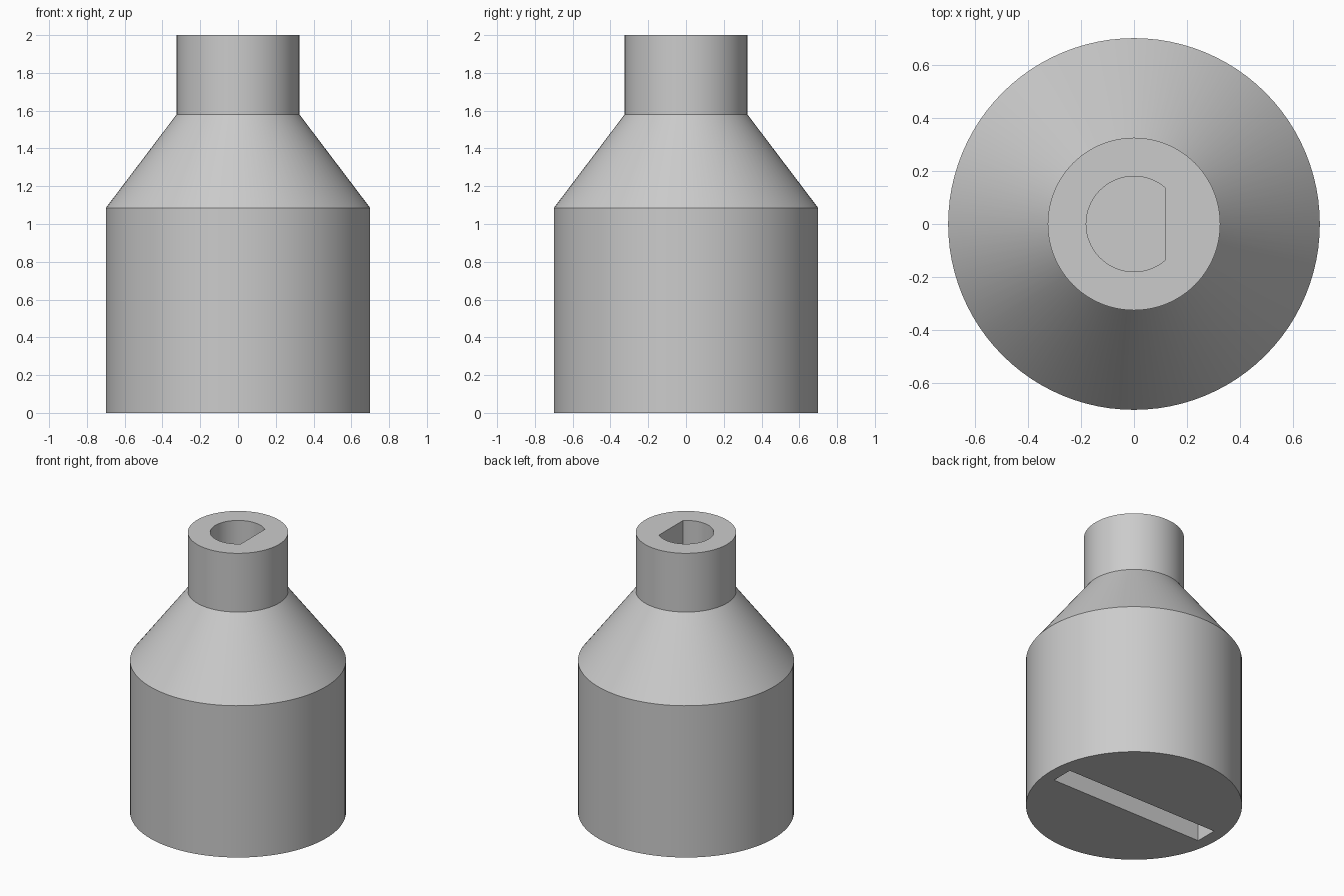
import bpy, bmesh, math

cube = bpy.data.objects.get("Cube")
if cube:
    bpy.data.objects.remove(cube, do_unlink=True)

SIDES = 96

grey = bpy.data.materials.new("plain_grey")
grey.use_nodes = True
colour = (0.6, 0.6, 0.6, 1)
grey.diffuse_color = colour
grey.node_tree.nodes["Principled BSDF"].inputs["Base Color"].default_value = colour


def add_mesh(name, bm):
    bmesh.ops.recalc_face_normals(bm, faces=bm.faces)
    mesh = bpy.data.meshes.new(name)
    bm.to_mesh(mesh)
    bm.free()
    mesh.materials.append(grey)
    obj = bpy.data.objects.new(name, mesh)
    bpy.context.collection.objects.link(obj)
    return obj


def prism(name, outline, bottom, top):
    bm = bmesh.new()
    face = bm.faces.new([bm.verts.new((x, y, bottom)) for x, y in outline])
    new = bmesh.ops.extrude_face_region(bm, geom=[face])["geom"]
    verts = [v for v in new if isinstance(v, bmesh.types.BMVert)]
    bmesh.ops.translate(bm, verts=verts, vec=(0, 0, top - bottom))
    return add_mesh(name, bm)


# Turned body: wide barrel, cone shoulder and narrow neck
profile = [(0.7, 0), (0.7, 1.085), (0.325, 1.58), (0.325, 2)]
bm = bmesh.new()
rings = []
for radius, z in profile:
    angles = [math.tau * i / SIDES for i in range(SIDES)]
    rings.append([bm.verts.new((radius * math.cos(a), radius * math.sin(a), z))
                  for a in angles])
for low, high in zip(rings, rings[1:]):
    for i in range(SIDES):
        j = (i + 1) % SIDES
        bm.faces.new((low[i], low[j], high[j], high[i]))
bm.faces.new(rings[0])
bm.faces.new(rings[-1])
body = add_mesh("adapter_body", bm)

# D-shaped shaft socket in the top
bore, flat = 0.18, 0.118
start = math.acos(flat / bore)
sweep = math.tau - 2 * start
arc = [start + sweep * i / 48 for i in range(49)]
socket = prism("shaft_socket_cutter",
               [(bore * math.cos(a), bore * math.sin(a)) for a in arc], 1.2, 2.1)

# Straight blade slot in the underside
slot = prism("blade_slot_cutter",
             [(-0.61, -0.08), (0.61, -0.08), (0.61, 0.08), (-0.61, 0.08)], -0.1, 0.6)

# Cut both recesses and drop the cutters
bpy.context.view_layer.objects.active = body
for cutter in (socket, slot):
    cutter.hide_render = True
    cut = body.modifiers.new(cutter.name, "BOOLEAN")
    cut.operation = "DIFFERENCE"
    cut.solver = "EXACT"
    cut.object = cutter
    bpy.ops.object.modifier_apply(modifier=cut.name)
    bpy.data.objects.remove(cutter, do_unlink=True)

# Smooth round walls, crisp rims
bpy.ops.object.select_all(action="DESELECT")
body.select_set(True)
bpy.ops.object.shade_smooth_by_angle(angle=math.radians(30))
